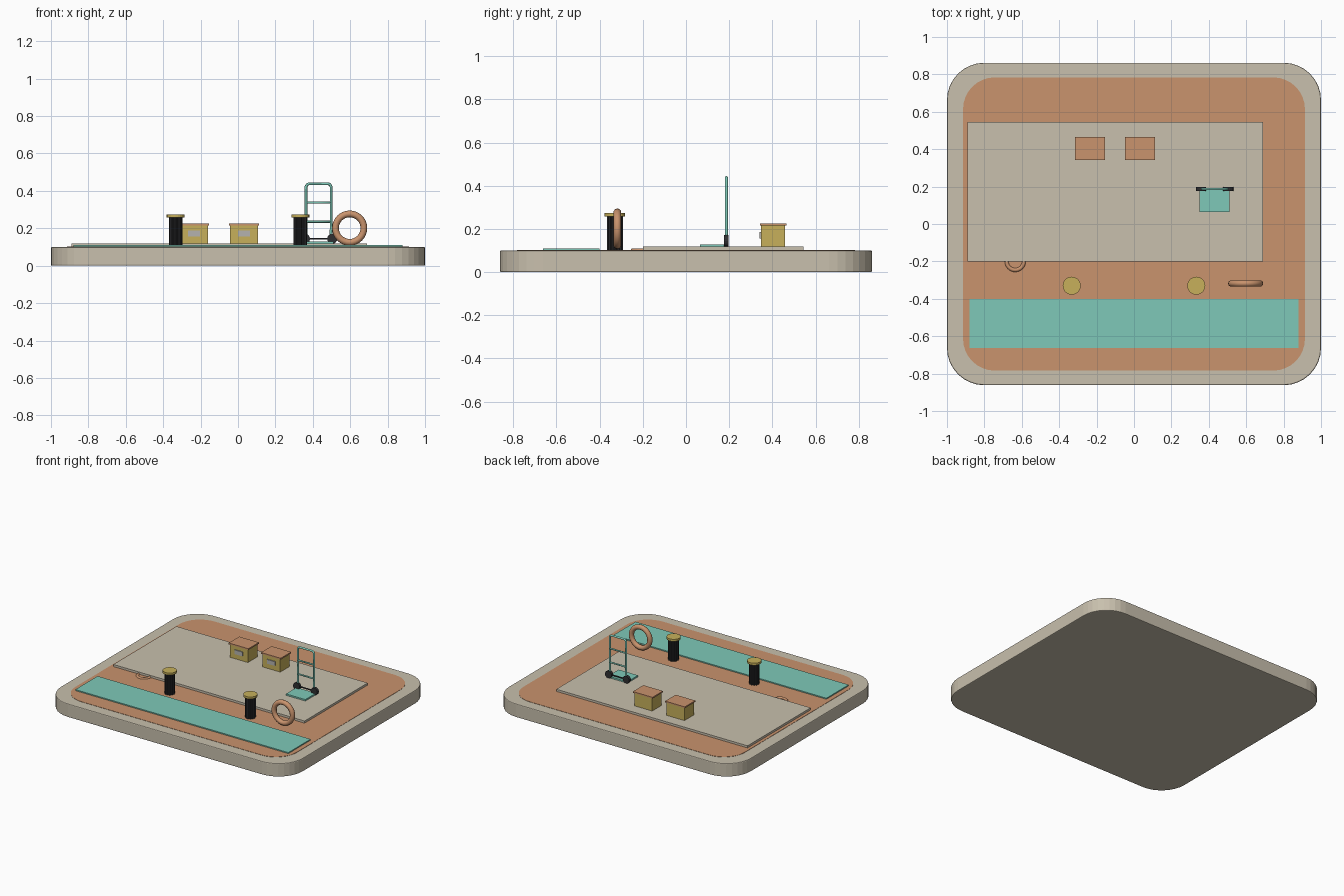
import bpy, bmesh, math
from mathutils import Matrix, Vector

if "Cube" in bpy.data.objects:
    bpy.data.objects.remove(bpy.data.objects["Cube"])


def material(name, rgb):
    m = bpy.data.materials.new(name)
    m.diffuse_color = (*rgb, 1)
    m.use_nodes = True
    m.node_tree.nodes["Principled BSDF"].inputs["Base Color"].default_value = m.diffuse_color
    return m


BEIGE = material("warm beige", (0.58, 0.525, 0.418))
ORANGE = material("clay orange", (0.585, 0.292, 0.153))
TEAL = material("sea teal", (0.209, 0.584, 0.479))
MUSTARD = material("mustard", (0.57, 0.434, 0.105))
DARK = material("charcoal", (0.028, 0.028, 0.031))
GREY = material("label grey", (0.46, 0.45, 0.43))


def finish(bm, name, mat, smooth=False):
    bmesh.ops.recalc_face_normals(bm, faces=bm.faces)
    me = bpy.data.meshes.new(name)
    bm.to_mesh(me)
    bm.free()
    me.materials.append(mat)
    ob = bpy.data.objects.new(name, me)
    bpy.context.collection.objects.link(ob)
    if smooth:
        for p in me.polygons:
            p.use_smooth = True
    return ob


def box(name, lo, hi, mat):
    bm = bmesh.new()
    lo, hi = Vector(lo), Vector(hi)
    bmesh.ops.create_cube(bm, size=1, matrix=Matrix.Translation((lo + hi) / 2)
                          @ Matrix.Diagonal((*(hi - lo), 1)))
    return finish(bm, name, mat)


def prism(name, outline, z0, z1, mat, bevel=0):
    bm = bmesh.new()
    f = bm.faces.new([bm.verts.new((x, y, z0)) for x, y in outline])
    r = bmesh.ops.extrude_face_region(bm, geom=[f])
    for v in r["geom"]:
        if isinstance(v, bmesh.types.BMVert):
            v.co.z = z1
    if bevel:
        rim = [e for e in bm.edges if abs(e.verts[0].co.z - e.verts[1].co.z) < 1e-6]
        bmesh.ops.bevel(bm, geom=rim, offset=bevel, segments=2, profile=0.5, affect='EDGES')
    return finish(bm, name, mat)


def rounded(hx, hy, r, n=8):
    pts = []
    for k, (sx, sy) in enumerate([(1, 1), (-1, 1), (-1, -1), (1, -1)]):
        for i in range(n + 1):
            a = math.pi / 2 * (k + i / n)
            pts.append((sx * (hx - r) + r * math.cos(a), sy * (hy - r) + r * math.sin(a)))
    return pts


def cylinder(name, a, b, r, mat, sides=16, smooth=False):
    a, b = Vector(a), Vector(b)
    d = b - a
    bm = bmesh.new()
    bmesh.ops.create_cone(bm, cap_ends=True, segments=sides, radius1=r, radius2=r, depth=d.length,
                          matrix=Matrix.Translation((a + b) / 2)
                          @ d.to_track_quat('Z', 'Y').to_matrix().to_4x4())
    return finish(bm, name, mat, smooth)


def ring(name, centre, major, minor, mat, upright):
    bpy.ops.mesh.primitive_torus_add(location=centre, major_radius=major, minor_radius=minor,
                                     major_segments=32, minor_segments=10,
                                     rotation=(math.pi / 2 if upright else 0, 0, 0))
    ob = bpy.context.object
    ob.name = name
    ob.data.materials.append(mat)
    bpy.ops.object.shade_smooth()
    return ob


# Display base with coloured ground, quay slab and water strip
prism("base", rounded(1.0, 0.862, 0.2), 0, 0.1, BEIGE, 0.006)
prism("ground", rounded(0.914, 0.784, 0.17), 0.09, 0.102, ORANGE)
box("quay_slab", (-0.89, -0.2, 0.09), (0.69, 0.545, 0.118), BEIGE)
box("water_strip", (-0.88, -0.663, 0.09), (0.88, -0.4, 0.11), TEAL)

# Crates with lid and label plate
for i, x in enumerate((-0.235, 0.032)):
    box(f"crate_body_{i}", (x - 0.074, 0.347, 0.117), (x + 0.074, 0.459, 0.216), MUSTARD)
    box(f"crate_lid_{i}", (x - 0.081, 0.342, 0.215), (x + 0.081, 0.466, 0.225), ORANGE)
    box(f"crate_label_{i}", (x - 0.033, 0.341, 0.155), (x + 0.033, 0.348, 0.187), GREY)

# Fluted mooring posts with flat caps
flutes = [((0.037 if i % 4 < 2 else 0.032) * math.cos(i * math.pi / 24),
           (0.037 if i % 4 < 2 else 0.032) * math.sin(i * math.pi / 24)) for i in range(48)]
for i, x in enumerate((-0.333, 0.333)):
    prism(f"post_{i}", [(x + u, v - 0.33) for u, v in flutes], 0.1, 0.262, DARK)
    cylinder(f"post_cap_{i}", (x, -0.33, 0.258), (x, -0.33, 0.274), 0.048, MUSTARD, 24)

# Life ring standing on the quay, rope coil tucked under the slab
ring("life_ring", (0.597, -0.318, 0.201), 0.076, 0.018, ORANGE, True)
ring("rope_coil", (-0.635, -0.2, 0.1), 0.046, 0.011, ORANGE, False)

# Hand truck: bent tube frame, crossbars, toe plate, wheels
cx, cy, hw, top = 0.431, 0.187, 0.067, 0.438
path = [(-hw, 0.13), (-hw, top - 0.015), (-hw + 0.005, top - 0.005), (-hw + 0.015, top)]
path += [(-u, z) for u, z in reversed(path)]
cu = bpy.data.curves.new("truck_frame", 'CURVE')
cu.dimensions = '3D'
cu.bevel_depth = 0.0075
cu.bevel_resolution = 1
cu.use_fill_caps = True
sp = cu.splines.new('POLY')
sp.points.add(len(path) - 1)
for p, (u, z) in zip(sp.points, path):
    p.co = (cx + u, cy, z, 1)
cu.materials.append(TEAL)
bpy.context.collection.objects.link(bpy.data.objects.new("truck_frame", cu))
for i, z in enumerate((0.235, 0.338)):
    cylinder(f"truck_crossbar_{i}", (cx - hw, cy, z), (cx + hw, cy, z), 0.006, TEAL, 8, True)
box("truck_toe_plate", (cx - 0.08, 0.065, 0.117), (cx + 0.08, 0.19, 0.129), TEAL)
cylinder("truck_axle", (cx - hw, cy, 0.144), (cx + hw, cy, 0.144), 0.005, DARK, 8)
for i, s in enumerate((-1, 1)):
    x = cx + s * 0.073
    cylinder(f"truck_wheel_{i}", (x, cy - 0.01, 0.144), (x, cy + 0.01, 0.144), 0.027, DARK, 16)
